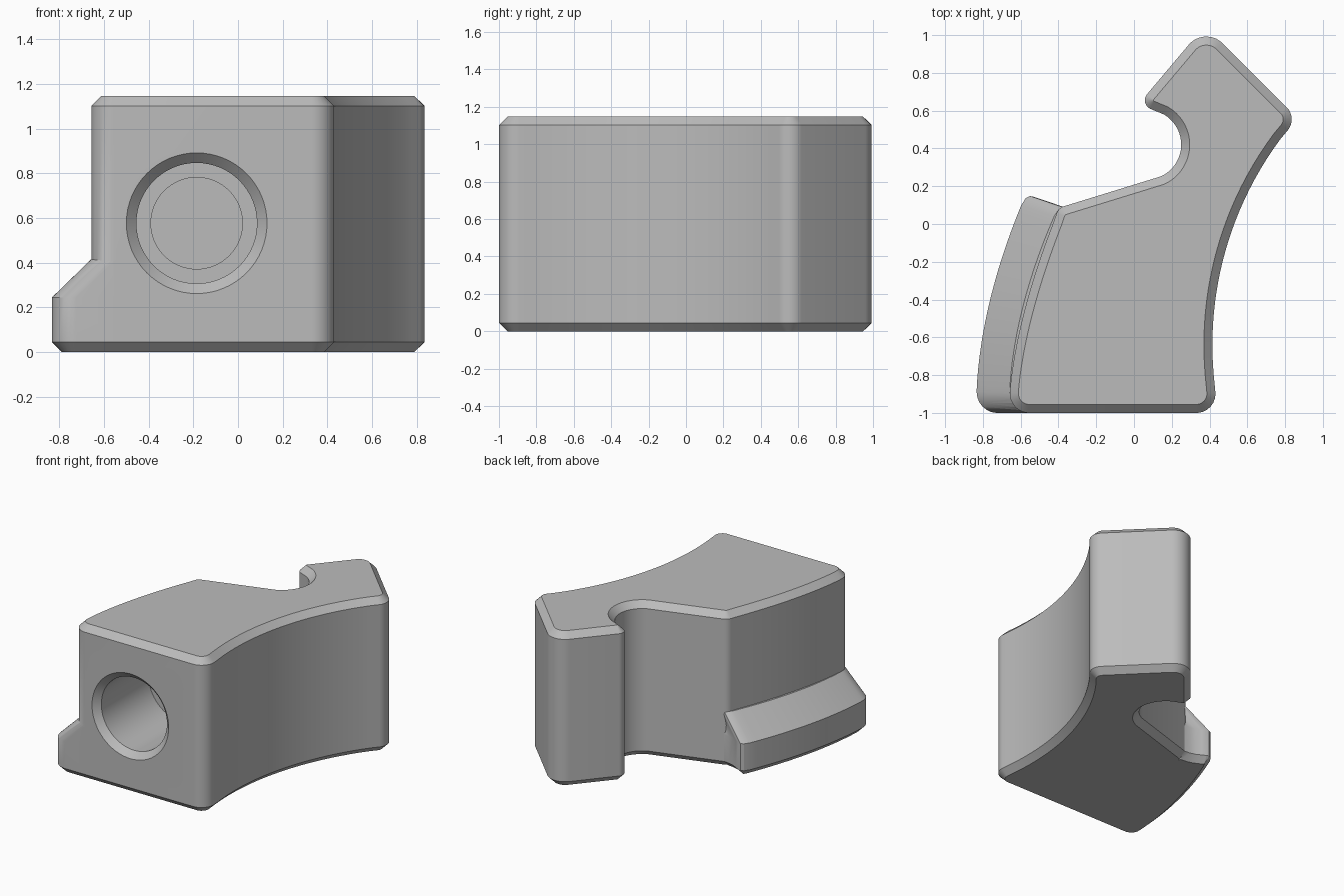
import bpy, bmesh, math
from mathutils import Vector

cube = bpy.data.objects.get("Cube")
if cube:
    bpy.data.objects.remove(cube, do_unlink=True)

HEIGHT, CHAMFER = 1.147, 0.045

grey = bpy.data.materials.new("plain grey")
grey.use_nodes = True
grey.diffuse_color = (0.5, 0.5, 0.5, 1)
grey.node_tree.nodes["Principled BSDF"].inputs["Base Color"].default_value = (0.5, 0.5, 0.5, 1)


def rounded(points, steps=8):
    """Replace each (x, y, radius) corner with an arc; (x, y) stays a point."""
    out = []
    for i, p in enumerate(points):
        corner = Vector(p[:2])
        if len(p) == 2:
            out.append(corner)
            continue
        a = (Vector(points[i - 1][:2]) - corner).normalized()
        b = (Vector(points[(i + 1) % len(points)][:2]) - corner).normalized()
        half = a.angle(b) / 2
        centre = corner + (a + b).normalized() * p[2] / math.sin(half)
        reach = p[2] / math.tan(half)
        start, end = corner + a * reach - centre, corner + b * reach - centre
        for k in range(steps + 1):
            t = k / steps
            out.append(centre + (start * (1 - t) + end * t).normalized() * p[2])
    return out


def inset(points, d):
    """Offset a counter-clockwise outline inward with mitred corners."""
    out = []
    for i, p in enumerate(points):
        u = (p - points[i - 1]).normalized()
        v = (points[(i + 1) % len(points)] - p).normalized()
        n1, n2 = Vector((-u.y, u.x)), Vector((-v.y, v.x))
        out.append(p + (n1 + n2) * d / max(0.3, 1 + n1.dot(n2)))
    return out


def loft(name, rings):
    """Skin a stack of equal-length 3D rings and cap both ends."""
    bm = bmesh.new()
    loops = [[bm.verts.new(c) for c in ring] for ring in rings]
    n = len(loops[0])
    for lo, hi in zip(loops, loops[1:]):
        for i in range(n):
            j = (i + 1) % n
            bm.faces.new((lo[i], lo[j], hi[j], hi[i]))
    bm.faces.new(loops[0][::-1])
    bm.faces.new(loops[-1])
    bmesh.ops.recalc_face_normals(bm, faces=bm.faces)
    mesh = bpy.data.meshes.new(name)
    bm.to_mesh(mesh)
    bm.free()
    mesh.materials.append(grey)
    obj = bpy.data.objects.new(name, mesh)
    bpy.context.collection.objects.link(obj)
    return obj


def at_height(points, z):
    return [(p.x, p.y, z) for p in points]


def combine(target, other, operation):
    mod = target.modifiers.new(operation.lower(), "BOOLEAN")
    mod.operation, mod.object, mod.solver = operation, other, "EXACT"
    bpy.context.view_layer.objects.active = target
    bpy.ops.object.modifier_apply(modifier=mod.name)
    bpy.data.objects.remove(other, do_unlink=True)


def span(a, b, n):
    return [a + (b - a) * i / n for i in range(n + 1)]


# Main body: curved flanks, pointed rear arm and a round notch
right_flank = [(2.243 - math.sqrt(1.828 ** 2 - (y + 0.64) ** 2), y) for y in span(-0.85, 0.45, 24)]
notch = [(0.065 + 0.185 * math.cos(a), 0.42 + 0.185 * math.sin(a))
         for a in span(math.radians(60), math.radians(-65), 18)]
left_flank = [(-0.66 + 0.25 * (y + 0.95) ** 1.6, y) for y in span(0.01, -0.87, 20)]
outline = rounded([(0.44, -1, 0.1)] + right_flank
                  + [(0.867, 0.56, 0.09), (0.375, 1.05, 0.12), (0.025, 0.635, 0.05)]
                  + notch + [(-0.4, 0.085, 0.06)] + left_flank + [(-0.66, -1, 0.1)])
small = inset(outline, CHAMFER)
body = loft("curved_block", [at_height(small, 0), at_height(outline, CHAMFER),
                             at_height(outline, HEIGHT - CHAMFER), at_height(small, HEIGHT)])

# Side ledge: low step with a sloping top that runs into the flank
ledge_flank = [(-0.835 + 0.245 * ((y + 0.95) / 1.066) ** 1.82, y) for y in span(0.1, -0.86, 20)]
ledge_outline = rounded([(-0.2, -1), (-0.2, -0.1), (-0.36, 0.09), (-0.42, 0.096), (-0.46, 0.107),
                         (-0.5, 0.127), (-0.53, 0.144), (-0.55, 0.148), (-0.573, 0.137)]
                        + ledge_flank + [(-0.835, -1, 0.11)])
ledge_top = [Vector((p.x + 0.175, p.y - 0.06 * (p.y + 1) / 1.15)) for p in ledge_outline]
ledge = loft("side_ledge", [at_height(inset(ledge_outline, CHAMFER), 0),
                            at_height(ledge_outline, CHAMFER),
                            at_height(ledge_outline, 0.245), at_height(ledge_top, 0.415)])
combine(body, ledge, "UNION")

# Stepped front bore with a chamfered mouth
bore_profile = [(0.365, -1.05), (0.27, -0.955), (0.27, -0.4), (0.205, -0.4), (0.205, -0.33)]
bore = loft("bore_cutter", [[(-0.185 + r * math.cos(a), y, 0.577 + r * math.sin(a))
                             for a in span(0, math.tau, 64)[:-1]] for r, y in bore_profile])
bore.hide_render = True
combine(body, bore, "DIFFERENCE")

# Smooth curves, crisp chamfers
bpy.ops.object.select_all(action="DESELECT")
body.select_set(True)
bpy.context.view_layer.objects.active = body
bpy.ops.object.shade_smooth_by_angle(angle=math.radians(30))
